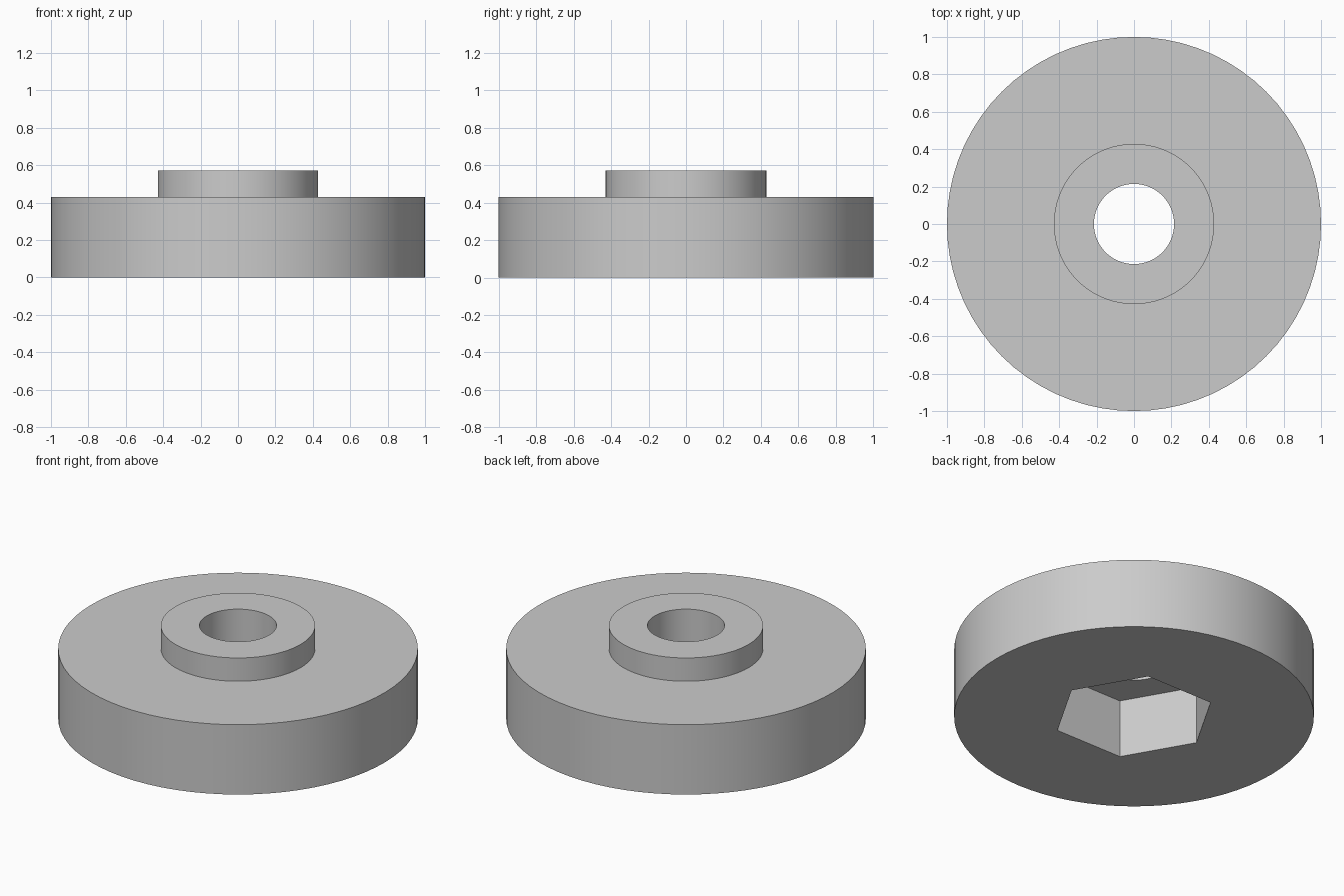
import bpy, bmesh
from math import cos, sin, pi

SEGMENTS = 72  # divisible by six, so the hexagon corners land on vertices
UNIT = 1 / 7

default = bpy.data.objects.get("Cube")
if default:
    bpy.data.objects.remove(default, do_unlink=True)


def circle(radius, angle):
    return radius


def hexagon(radius, angle):
    return radius * cos(pi / 6) / cos(angle % (pi / 3) - pi / 6)


def add_ring(bm, shape, radius, z):
    verts = []
    for i in range(SEGMENTS):
        # the half-step nudge keeps the modulo stable at the corners
        a = 2 * pi * i / SEGMENTS
        r = shape(radius, a + 1e-9)
        verts.append(bm.verts.new((r * cos(a), r * sin(a), z)))
    return verts


# Closed profile: disc, raised boss, through hole and hexagonal nut pocket
profile = [
    (hexagon, 3.17, 0), (circle, 7, 0), (circle, 7, 3), (circle, 3, 3),
    (circle, 3, 4), (circle, 1.5, 4), (circle, 1.5, 2.5), (hexagon, 3.17, 2.5),
]

bm = bmesh.new()
rings = [add_ring(bm, s, r * UNIT, z * UNIT) for s, r, z in profile]
for k, lower in enumerate(rings):
    upper = rings[(k + 1) % len(rings)]
    for i in range(SEGMENTS):
        j = (i + 1) % SEGMENTS
        bm.faces.new((lower[i], lower[j], upper[j], upper[i]))
bmesh.ops.recalc_face_normals(bm, faces=bm.faces)

mesh = bpy.data.meshes.new("knob_body")
bm.to_mesh(mesh)
bm.free()
knob = bpy.data.objects.new("knob_body", mesh)
bpy.context.collection.objects.link(knob)

# Plain grey finish
grey = bpy.data.materials.new("light_grey")
grey.use_nodes = True
colour = (0.6, 0.6, 0.6, 1)
grey.diffuse_color = colour
grey.node_tree.nodes["Principled BSDF"].inputs["Base Color"].default_value = colour
mesh.materials.append(grey)

# Smooth round walls, sharp rims and pocket corners
bpy.ops.object.select_all(action="DESELECT")
knob.select_set(True)
bpy.context.view_layer.objects.active = knob
bpy.ops.object.shade_smooth_by_angle(angle=pi / 6)
